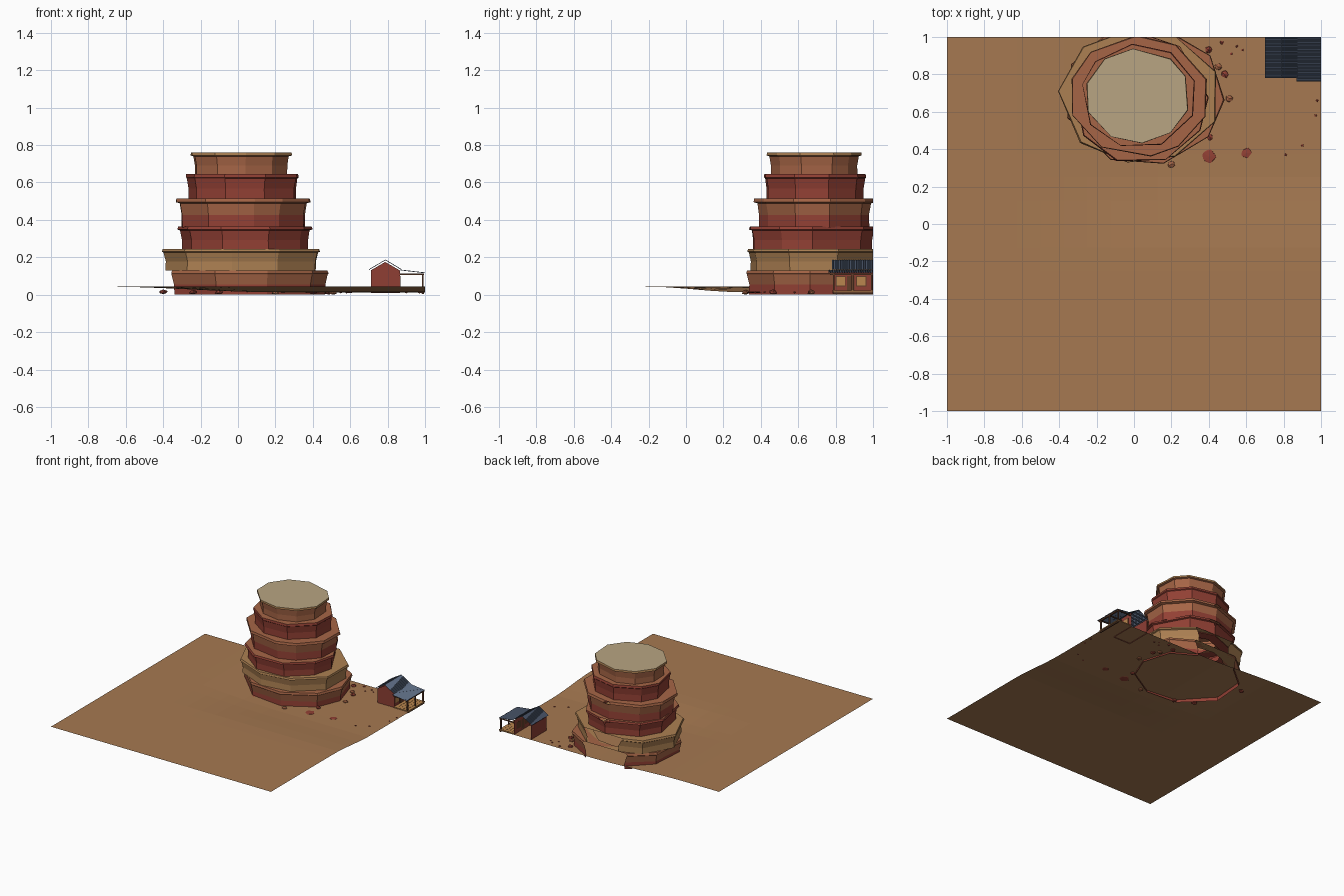
import bpy, bmesh, math, random
from mathutils import Vector

random.seed(4)
if "Cube" in bpy.data.objects:
    bpy.data.objects.remove(bpy.data.objects["Cube"], do_unlink=True)


def material(name, *rgb):
    lin = [((c / 255 + 0.055) / 1.055) ** 2.4 for c in rgb] + [1]
    m = bpy.data.materials.new(name)
    m.use_nodes = True
    m.diffuse_color = lin
    m.node_tree.nodes["Principled BSDF"].inputs["Base Color"].default_value = lin
    return m


GROUND = material("desert ground", 166, 121, 81)
RED = material("red rock", 146, 64, 52)
ORANGE = material("orange rock", 166, 101, 70)
TAN = material("tan rock", 172, 128, 82)
SAND = material("pale sand", 184, 165, 130)
ROOF = material("roof blue grey", 88, 102, 124)
ROOF_DARK = material("roof groove", 62, 72, 90)
BARN = material("barn red", 142, 62, 52)
WOOD = material("light wood", 186, 134, 78)
DARK = material("dark wood", 98, 62, 42)


def finish(name, bm, *mats):
    mesh = bpy.data.meshes.new(name)
    bm.to_mesh(mesh)
    bm.free()
    for m in mats:
        mesh.materials.append(m)
    ob = bpy.data.objects.new(name, mesh)
    bpy.context.collection.objects.link(ob)
    return ob


def box(name, lo, hi, mat):
    bm = bmesh.new()
    bmesh.ops.create_cube(bm, size=1)
    for v in bm.verts:
        v.co = Vector([a + (b - a) * (c + 0.5) for a, b, c in zip(lo, hi, v.co)])
    return finish(name, bm, mat)


def ramp(t):
    t = min(max(t, 0), 1)
    return t * t * (3 - 2 * t)


def ground_height(x, y):
    return 0.043 - 0.03 * ramp((y + 0.2) / 0.5) * ramp((x + 0.7) / 0.9)


# Ground: a gently dipping sheet
bm = bmesh.new()
bmesh.ops.create_grid(bm, x_segments=16, y_segments=16, size=1)
for v in bm.verts:
    v.co.z = ground_height(v.co.x, v.co.y)
finish("ground", bm, GROUND)


# Mesa tiers: faceted drums with overhanging lips, cut flat at the back edge
def tier(name, z0, z1, xr, yr, sides, phase, wall, lower, lip_mat, ledge, lip, bottom=True, cap=False):
    angles = [math.tau * (i + phase + random.uniform(-0.18, 0.18)) / sides for i in range(sides)]
    pts = [(math.cos(a), math.sin(a)) for a in angles]

    def fit(vals, r):
        lo, hi = min(vals), max(vals)
        return [r[0] + (v - lo) / (hi - lo) * (r[1] - r[0]) for v in vals]

    xs, ys = fit([p[0] for p in pts], xr), fit([p[1] for p in pts], yr)
    cx, cy = sum(xr) / 2, sum(yr) / 2
    body = 1 - lip
    profile = [(0, 0.97 * body), (0.42, 0.97 * body), (0.83, body), (0.87, 1), (1, 0.99), (1, 0.7)]
    mats = [lower, wall, wall, lip_mat, ledge]
    if bottom:
        profile.insert(0, (0, 0.7))
        mats.insert(0, lower)
    palette = list(dict.fromkeys(mats))
    bm = bmesh.new()
    rings = []
    for h, s in profile:
        ring = []
        for x, y in zip(xs, ys):
            k = s * (1 + random.uniform(-0.012, 0.0))
            ring.append(bm.verts.new((cx + (x - cx) * k, cy + (y - cy) * k, z0 + (z1 - z0) * h)))
        rings.append(ring)
    for a, b, m in zip(rings, rings[1:], mats):
        for i in range(sides):
            j = (i + 1) % sides
            f = bm.faces.new((a[i], a[j], b[j], b[i]))
            f.material_index = palette.index(m)
    if cap:
        bm.faces.new(rings[-1]).material_index = palette.index(ledge)
    bmesh.ops.bisect_plane(bm, geom=bm.verts[:] + bm.edges[:] + bm.faces[:],
                           plane_co=(0, 1, 0), plane_no=(0, 1, 0), clear_outer=True)
    return finish(name, bm, *palette)


tier("mesa_base", 0, 0.13, (-0.36, 0.485), (0.32, 1.06), 9, 0.0, ORANGE, RED, ORANGE, ORANGE, 0.01, bottom=False)
tier("mesa_tan_tier", 0.13, 0.245, (-0.41, 0.44), (0.325, 1.05), 9, 0.5, TAN, TAN, TAN, TAN, 0.02)
tier("mesa_lower_red_tier", 0.24, 0.365, (-0.325, 0.4), (0.335, 1.02), 9, 0.2, RED, RED, RED, ORANGE, 0.04)
tier("mesa_orange_tier", 0.36, 0.515, (-0.335, 0.39), (0.36, 1.01), 10, 0.6, ORANGE, RED, ORANGE, ORANGE, 0.06)
tier("mesa_upper_red_tier", 0.51, 0.645, (-0.28, 0.325), (0.415, 0.965), 9, 0.3, RED, RED, RED, ORANGE, 0.02)
tier("mesa_top", 0.64, 0.76, (-0.255, 0.29), (0.43, 0.94), 10, 0.5, ORANGE, ORANGE, TAN, SAND, 0.06, cap=True)


# Loose rocks around the mesa foot
def rock(name, x, y, r, mat, z=None, flat=0.8):
    bm = bmesh.new()
    bmesh.ops.create_icosphere(bm, subdivisions=1, radius=r)
    h = ground_height(x, y) if z is None else z
    for v in bm.verts:
        v.co *= random.uniform(0.8, 1.1)
        v.co = Vector((x + v.co.x, y + v.co.y, max(h + v.co.z * flat, 0)))
    finish(name, bm, mat)


boulders = [(0.40, 0.93), (0.45, 0.84), (0.485, 0.80), (0.51, 0.67), (0.405, 0.465), (0.20, 0.32), (0.47, 0.97)]
for i, (x, y) in enumerate(boulders):
    rock(f"boulder_{i}", x, y, 0.022 if i != 6 else 0.012, ORANGE if i % 2 else RED)
for i, (x, y) in enumerate([(-0.4, 0.78), (-0.24, 0.42), (-0.1, 0.35)]):
    rock(f"buried_boulder_{i}", x, y, 0.025, RED, z=0.014, flat=0.5)
pebbles = [(0.55, 0.95), (0.58, 0.93), (0.52, 0.91), (0.98, 0.66), (0.81, 0.37), (0.90, 0.42), (0.97, 0.58)]
for i, (x, y) in enumerate(pebbles):
    rock(f"pebble_{i}", x, y, 0.008, RED)
for i, (x, y, r) in enumerate([(0.40, 0.36, 0.042), (0.60, 0.38, 0.03)]):
    rock(f"flat_stone_{i}", x, y, r, RED, flat=0.12)

# Shed body: gabled front and two side walls, open at the back edge
FLOOR, EAVE, RIDGE = 0.008, 0.13, 0.175
outline = [(0.71, FLOOR), (0.865, FLOOR), (0.865, EAVE), (0.787, RIDGE), (0.71, EAVE)]
bm = bmesh.new()
front = [bm.verts.new((x, 0.795, z)) for x, z in outline]
back = [bm.verts.new((x, 1, z)) for x, z in outline]
bm.faces.new(front)
for i in (1, 4):
    j = (i + 1) % 5
    bm.faces.new((front[i], back[i], back[j], front[j]))
finish("shed_walls", bm, BARN)


# Corrugated roof sheets: zigzag profile along y swept down the slope
def corrugated(name, start, end, y0, ribs):
    bm = bmesh.new()
    count = ribs * 2
    rows = []
    for i in range(count + 1):
        y = y0 + (1 - y0) * i / count
        dz = 0.004 * (i % 2)
        rows.append([bm.verts.new((x, y, z + dz)) for x, z in (start, end)])
    for i in range(count):
        (a, b), (c, d) = rows[i], rows[i + 1]
        bm.faces.new((a, b, d, c)).material_index = i % 2
    finish(name, bm, ROOF, ROOF_DARK)


corrugated("roof_west", (0.70, 0.132), (0.788, 0.184), 0.78, 18)
corrugated("roof_east", (0.788, 0.184), (0.875, 0.132), 0.78, 18)
corrugated("porch_roof", (0.87, 0.13), (1.0, 0.115), 0.762, 19)

# Porch: deck, beam and posts
for i in range(5):
    x = 0.867 + i * 0.0266
    box(f"deck_board_{i}", (x, 0.785, 0.016), (x + 0.025, 1, 0.023), WOOD)
box("deck_skirt", (0.985, 0.785, 0.004), (0.995, 1, 0.017), DARK)
box("porch_beam", (0.982, 0.77, 0.104), (0.994, 1, 0.114), DARK)
for i, y in enumerate((0.785, 0.885, 0.988)):
    box(f"porch_post_{i}", (0.983, y, 0.01), (0.993, y + 0.01, 0.108), DARK)
    box(f"porch_rafter_{i}", (0.866, y, 0.106), (0.994, y + 0.008, 0.113), DARK)

# Windows and door on the porch wall
for i, y in enumerate((0.80, 0.91)):
    box(f"window_frame_{i}", (0.864, y, 0.044), (0.868, y + 0.054, 0.1), DARK)
    box(f"window_pane_{i}", (0.865, y + 0.005, 0.049), (0.870, y + 0.049, 0.095), WOOD)
box("door", (0.864, 0.862, 0.023), (0.868, 0.9, 0.1), DARK)
